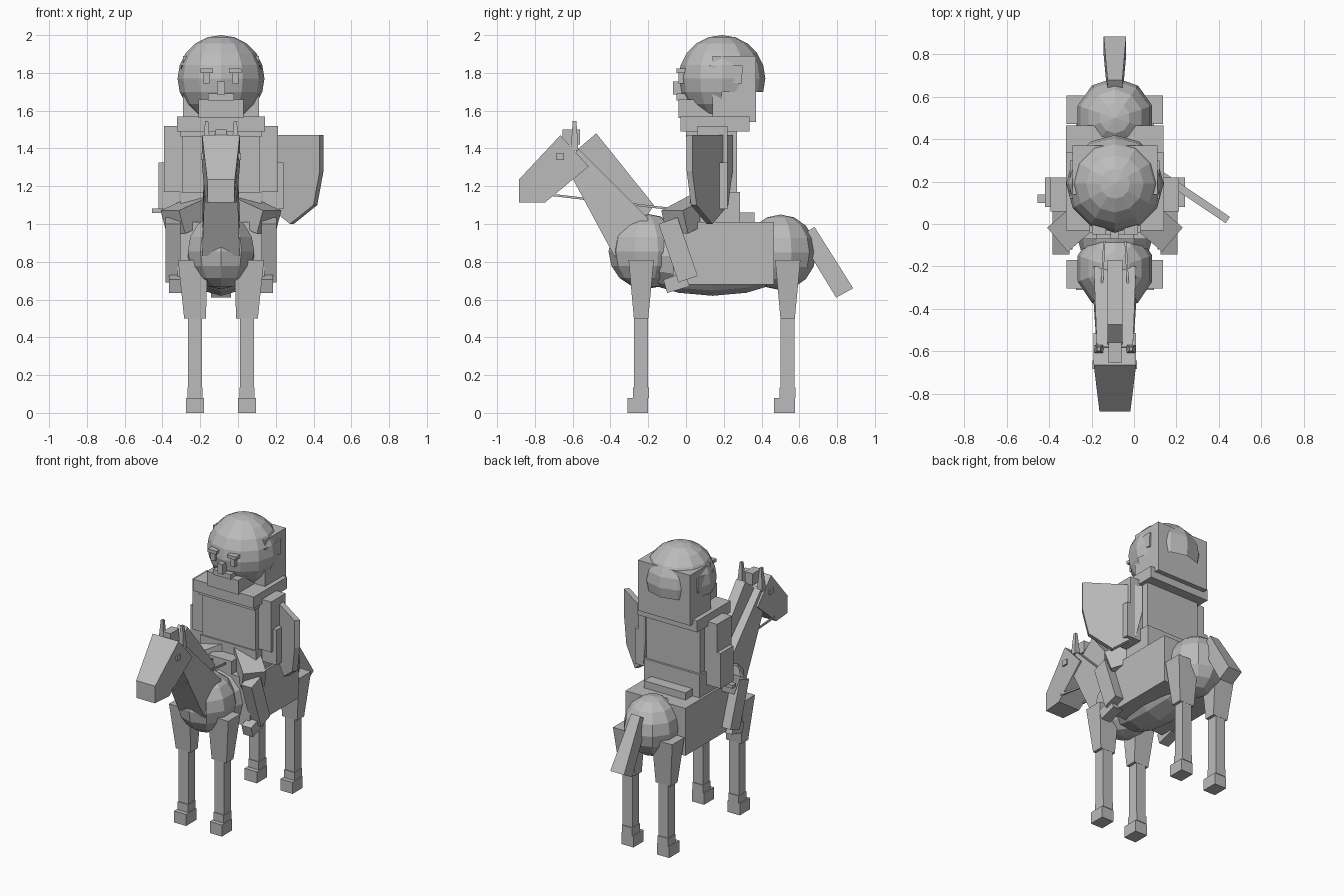
import bpy, bmesh, math
from mathutils import Vector, Matrix

if "Cube" in bpy.data.objects:
    bpy.data.objects.remove(bpy.data.objects["Cube"])

AX = -0.09  # x of the shared centre line
grey = bpy.data.materials.new("plain_grey")
grey.diffuse_color = (0.5, 0.5, 0.5, 1)
grey.use_nodes = True
grey.node_tree.nodes["Principled BSDF"].inputs["Base Color"].default_value = grey.diffuse_color


def finish(name, bm):
    bmesh.ops.recalc_face_normals(bm, faces=bm.faces[:])
    bmesh.ops.translate(bm, verts=bm.verts[:], vec=(AX, 0, 0))
    me = bpy.data.meshes.new(name)
    bm.to_mesh(me)
    bm.free()
    me.materials.append(grey)
    ob = bpy.data.objects.new(name, me)
    bpy.context.collection.objects.link(ob)
    return ob


def rings(name, a, b):
    """Solid between two matching point loops."""
    bm = bmesh.new()
    va = [bm.verts.new(p) for p in a]
    vb = [bm.verts.new(p) for p in b]
    bm.faces.new(va)
    bm.faces.new(vb[::-1])
    n = len(a)
    for i in range(n):
        j = (i + 1) % n
        bm.faces.new((va[j], va[i], vb[i], vb[j]))
    return finish(name, bm)


def rect(x, y, z):
    return [(x[0], y[0], z), (x[1], y[0], z), (x[1], y[1], z), (x[0], y[1], z)]


def box(name, x, y, z):
    return rings(name, rect(x, y, z[0]), rect(x, y, z[1]))


def block(name, half, y, z):
    return box(name, (-half, half), y, z)


def profile(name, pts, half, cx=0):
    """Side outline (y, z) given a half width at every point."""
    if not isinstance(half, (list, tuple)):
        half = [half] * len(pts)
    return rings(name, [(cx - h, y, z) for (y, z), h in zip(pts, half)],
                 [(cx + h, y, z) for (y, z), h in zip(pts, half)])


def bar(name, p, q, w, h):
    p, q = Vector(p), Vector(q)
    d = q - p
    bm = bmesh.new()
    m = (Matrix.Translation((p + q) / 2) @ d.to_track_quat('Y', 'Z').to_matrix().to_4x4()
         @ Matrix.Diagonal((w, d.length, h, 1)))
    bmesh.ops.create_cube(bm, size=1, matrix=m)
    return finish(name, bm)


def ball(name, centre, radii, seg=10, rows=8, rot=None):
    bm = bmesh.new()
    m = Matrix.Translation(centre) @ Matrix.Diagonal((*radii, 1))
    if rot:
        m = m @ Matrix.Rotation(math.pi / 2, 4, rot)
    bmesh.ops.create_uvsphere(bm, u_segments=seg, v_segments=rows, radius=1, matrix=m)
    return bm


def side(s, a, b):
    return tuple(sorted((s * a, s * b)))


# Horse trunk
finish("horse_barrel", ball("b", (0, 0.14, 0.83), (0.2, 0.47, 0.21), 12, 8, 'X'))
finish("horse_chest", ball("c", (0, -0.21, 0.855), (0.185, 0.2, 0.2)))
finish("horse_rump", ball("r", (0, 0.5, 0.85), (0.185, 0.19, 0.2)))

# Horse legs, front and hind pairs
for s, word in ((-1, "left"), (1, "right")):
    for y, end in ((-0.238, "front"), (0.538, "hind")):
        n = f"{word}_{end}_"
        rings(n + "upper_leg",
              rect(side(s, 0.08, 0.195), (y - 0.038, y + 0.038), 0.5),
              rect(side(s, 0.07, 0.228), (y - 0.066, y + 0.068), 0.81))
        box(n + "lower_leg", side(s, 0.1, 0.175), (y - 0.037, y + 0.037), (0.08, 0.52))
        box(n + "fetlock", side(s, 0.098, 0.177), (y - 0.043, y + 0.042), (0.08, 0.135))
        box(n + "hoof", side(s, 0.091, 0.184), (y - 0.073, y + 0.038), (0, 0.08))

# Horse neck, mane, head and tail
profile("neck", [(-0.6, 1.24), (-0.58, 1.41), (-0.2, 1.03), (-0.24, 0.84), (-0.38, 0.83)],
        [0.085, 0.085, 0.1, 0.1, 0.1])
profile("mane", [(-0.58, 1.39), (-0.475, 1.48), (-0.17, 1.1), (-0.22, 1.02)], 0.035)
profile("horse_head", [(-0.665, 1.47), (-0.515, 1.305), (-0.745, 1.115), (-0.885, 1.115), (-0.885, 1.235)],
        [0.1, 0.1, 0.083, 0.07, 0.073])
block("forelock", 0.03, (-0.655, -0.56), (1.42, 1.5))
profile("tail", [(0.6, 0.93), (0.68, 0.985), (0.885, 0.66), (0.795, 0.61)],
        [0.035, 0.035, 0.053, 0.053])
for s, word in ((-1, "left"), (1, "right")):
    box(word + "_horse_eye", side(s, 0.08, 0.105), (-0.685, -0.645), (1.34, 1.376))
    rings(word + "_ear", rect(side(s, 0.055, 0.097), (-0.61, -0.57), 1.39),
          rect(side(s, 0.068, 0.084), (-0.6, -0.58), 1.545))
    bar(word + "_rein", (s * 0.085, -0.72, 1.155), (s * 0.05, -0.08, 1.08), 0.01, 0.012)

# Saddle and blanket
block("blanket", 0.23, (-0.07, 0.465), (0.68, 1.01))
block("saddle_cantle", 0.16, (0.24, 0.362), (1.0, 1.06))
block("saddle_pommel", 0.09, (-0.07, 0.03), (1.0, 1.1))

# Rider trunk
block("torso", 0.205, (0.03, 0.27), (1.0, 1.5))
block("tunic_skirt", 0.215, (0.02, 0.285), (1.01, 1.17))
block("collar_trim", 0.215, (0.0, 0.21), (1.46, 1.52))
block("mantle", 0.232, (-0.03, 0.337), (1.49, 1.57))

# Rider arms and legs
for s, word in ((-1, "left"), (1, "right")):
    box(word + "_upper_arm", side(s, 0.2, 0.303), (0.06, 0.22), (1.17, 1.52))
    box(word + "_forearm", side(s, 0.22, 0.33), (0.08, 0.22), (1.08, 1.325))
    bar(word + "_thigh", (s * 0.08, 0.09, 1.09), (s * 0.255, -0.06, 1.01), 0.15, 0.13)
    profile(word + "_shin", [(-0.145, 1.0), (-0.045, 1.035), (0.062, 0.725), (-0.04, 0.69)],
            0.04, s * 0.255)
    profile(word + "_boot", [(-0.12, 0.705), (-0.01, 0.745), (0.02, 0.67), (-0.1, 0.635)],
            0.037, s * 0.238)
box("left_hand_grip", (-0.365, -0.28), (0.1, 0.14), (1.058, 1.082))

# Shield, a tapering plate turned outward
u = Vector((0.83, -0.56, 0))
t = Vector((0.56, 0.83, 0)) * 0.018
half_outline = [(0.19, 1.47), (0.19, 1.28), (0.15, 1.1)]
outline = half_outline + [(0, 1.0)] + [(-a, z) for a, z in reversed(half_outline)]
mid = [Vector((0.375, 0.125, z)) + u * a for a, z in outline]
rings("shield", [p - t for p in mid], [p + t for p in mid])

# Rider head: rounded face and cap over a squared back of the head
bm = ball("h", (0, 0.19, 1.77), (0.23, 0.23, 0.23), 12, 10)
low = [v for v in bm.verts if v.co.y > 0.23 and v.co.z < 1.69]
bmesh.ops.delete(bm, geom=low, context='VERTS')
finish("head_and_cap", bm)
block("back_of_head", 0.2, (0.14, 0.37), (1.54, 1.89))
block("beard", 0.12, (-0.04, 0.2), (1.56, 1.66))
block("moustache", 0.068, (-0.05, 0.04), (1.655, 1.69))
block("nose", 0.02, (-0.07, 0.0), (1.685, 1.755))
for s, word in ((-1, "left"), (1, "right")):
    box(word + "_eye", side(s, 0.06, 0.092), (-0.04, 0.02), (1.745, 1.8))
    box(word + "_brow", side(s, 0.042, 0.108), (-0.05, 0.02), (1.8, 1.822))
    # Pointed hair locks on the temples
    profile(word + "_side_hair", [(0.12, 1.84), (0.3, 1.84), (0.295, 1.74), (0.24, 1.75)],
            0.006, s * 0.205)
